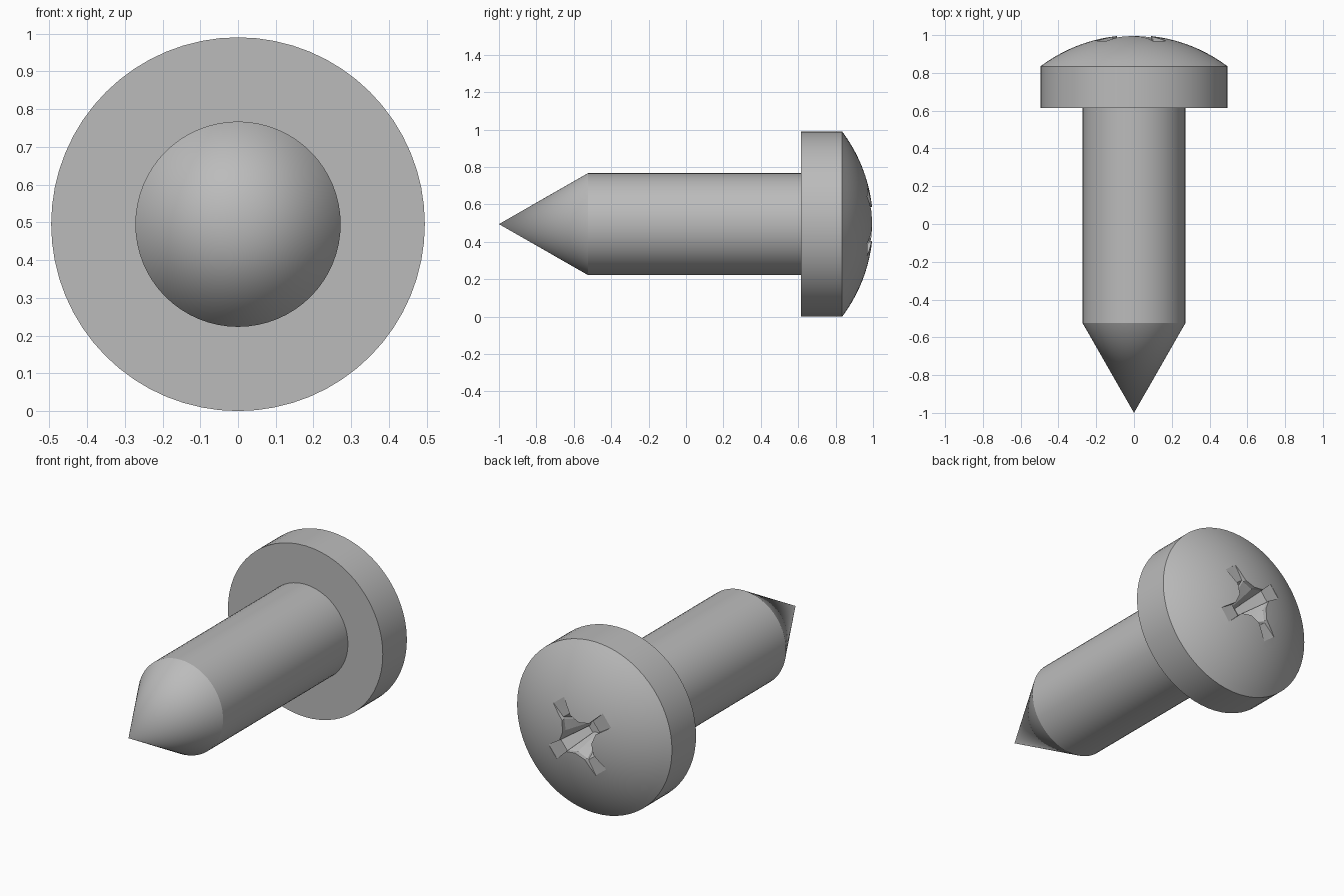
import bpy, bmesh
from math import sin, cos, pi, radians, sqrt, asin

SEGMENTS = 64
AXIS_Z = 0.495
HEAD_R, SHANK_R = 0.495, 0.272
HEAD_BACK, HEAD_RIM = 0.615, 0.835

if "Cube" in bpy.data.objects:
    bpy.data.objects.remove(bpy.data.objects["Cube"])

# Plain grey metal
steel = bpy.data.materials.new("grey metal")
steel.use_nodes = True
grey = (0.5, 0.5, 0.5, 1)
steel.diffuse_color = grey
steel.node_tree.nodes["Principled BSDF"].inputs["Base Color"].default_value = grey


def loft(name, rings, start=None, end=None):
    """Skin rings of (x, y, z) points; close each end with a point or a flat cap."""
    bm = bmesh.new()
    loops = [[bm.verts.new(p) for p in ring] for ring in rings]
    n = len(loops[0])
    for a, b in zip(loops, loops[1:]):
        for i in range(n):
            j = (i + 1) % n
            bm.faces.new((a[i], a[j], b[j], b[i]))
    for loop, tip in ((loops[0], start), (loops[-1], end)):
        if tip:
            v = bm.verts.new(tip)
            for i in range(n):
                bm.faces.new((loop[i], loop[(i + 1) % n], v))
        else:
            bm.faces.new(loop)
    bmesh.ops.recalc_face_normals(bm, faces=bm.faces)
    mesh = bpy.data.meshes.new(name)
    bm.to_mesh(mesh)
    bm.free()
    mesh.materials.append(steel)
    obj = bpy.data.objects.new(name, mesh)
    bpy.context.collection.objects.link(obj)
    return obj


def circle(r, y):
    return [(r * cos(2 * pi * i / SEGMENTS), y, AXIS_Z + r * sin(2 * pi * i / SEGMENTS))
            for i in range(SEGMENTS)]


# Turned body: pointed tip, shank, flat head underside, rim and domed top
rise = 1 - HEAD_RIM
dome_r = (HEAD_R ** 2 + rise ** 2) / (2 * rise)
half_angle = asin(HEAD_R / dome_r)
profile = [(SHANK_R, -0.525), (SHANK_R, HEAD_BACK), (HEAD_R, HEAD_BACK)]
DOME_STEPS = 12
for k in range(DOME_STEPS):
    a = half_angle * (1 - k / DOME_STEPS)
    profile.append((dome_r * sin(a), 1 - dome_r + dome_r * cos(a)))
screw = loft("screw_body", [circle(r, y) for r, y in profile],
             (0, -1, AXIS_Z), (0, 1, AXIS_Z))


def cross(y, tip, tip_w, neck, neck_w, inner):
    """Four-armed outline with flared arm ends, turned a little off the diagonal."""
    points = []
    for arm in range(4):
        a = radians(52 + 90 * arm)
        outline = [(neck, -neck_w), (tip, -tip_w), (tip, tip_w), (neck, neck_w),
                   (inner / sqrt(2), inner / sqrt(2))]
        points += [(u * cos(a) - v * sin(a), y, AXIS_Z + u * sin(a) + v * cos(a))
                   for u, v in outline]
    return points


# Driver recess: shallow flared arms with a deep tapered socket in the middle
cutter = loft("recess_cutter", [
    cross(1.05, 0.22, 0.043, 0.12, 0.034, 0.092),
    cross(0.968, 0.22, 0.043, 0.12, 0.034, 0.092),
    cross(0.966, 0.13, 0.034, 0.12, 0.034, 0.09),
    cross(0.80, 0.06, 0.02, 0.05, 0.02, 0.045)])
cutter.hide_render = True

cut = screw.modifiers.new("recess", "BOOLEAN")
cut.operation = "DIFFERENCE"
cut.solver = "EXACT"
cut.object = cutter
bpy.ops.object.select_all(action="DESELECT")
screw.select_set(True)
bpy.context.view_layer.objects.active = screw
bpy.ops.object.modifier_apply(modifier=cut.name)
bpy.data.objects.remove(cutter)
bpy.ops.object.shade_smooth_by_angle(angle=radians(25))
